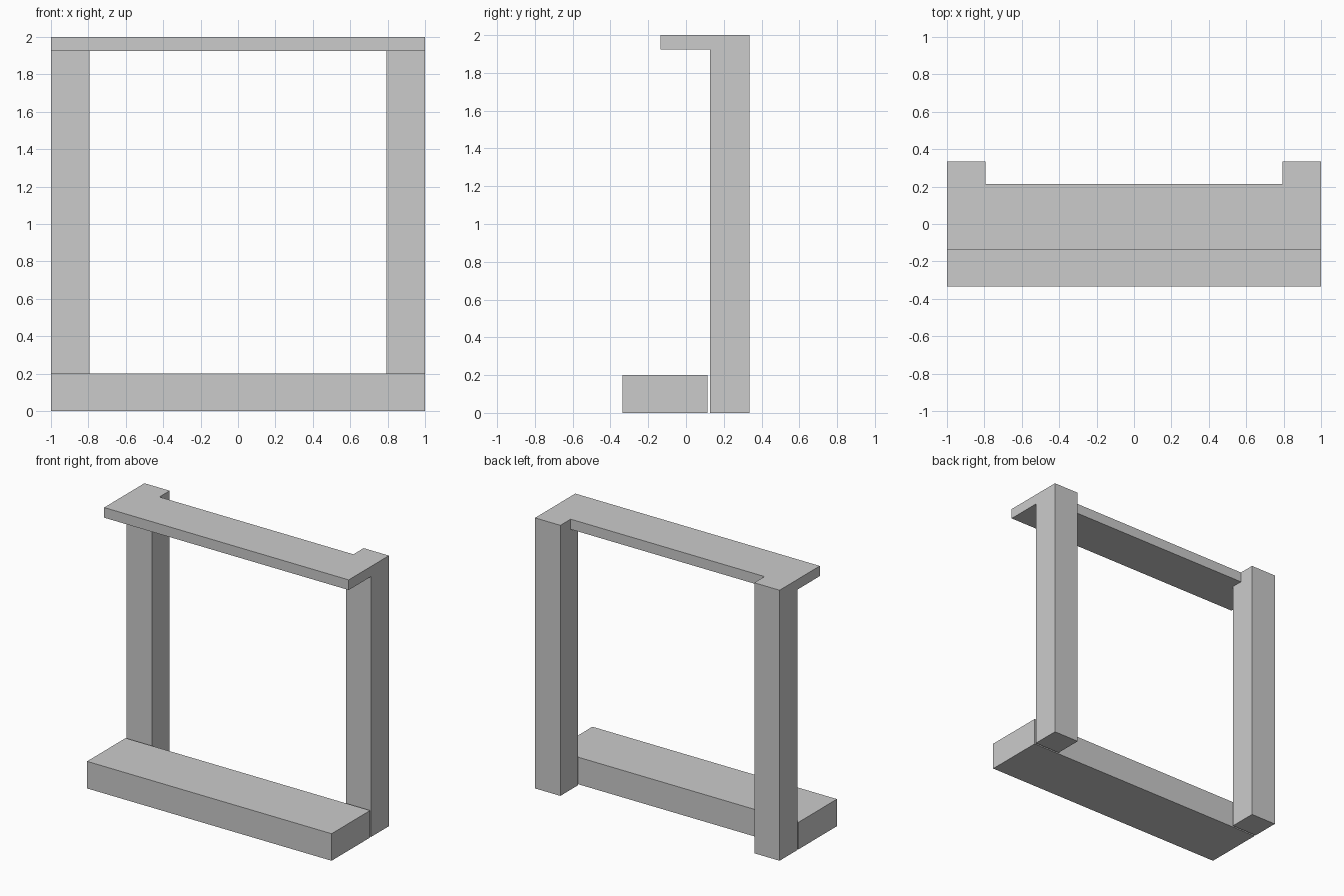
import bpy
import bmesh
from mathutils import Vector

default_cube = bpy.data.objects.get("Cube")
if default_cube:
    bpy.data.objects.remove(default_cube, do_unlink=True)

GREY = (0.6, 0.6, 0.6, 1.0)
grey = bpy.data.materials.new("plain_grey")
grey.use_nodes = True
grey.diffuse_color = GREY
grey.node_tree.nodes["Principled BSDF"].inputs["Base Color"].default_value = GREY


def box(name, low, high):
    """Flat-shaded box between two opposite corners."""
    low, high = Vector(low), Vector(high)
    bm = bmesh.new()
    bmesh.ops.create_cube(bm, size=1)
    bmesh.ops.scale(bm, vec=high - low, verts=bm.verts)
    bmesh.ops.translate(bm, vec=(low + high) / 2, verts=bm.verts)
    mesh = bpy.data.meshes.new(name)
    bm.to_mesh(mesh)
    bm.free()
    mesh.materials.append(grey)
    obj = bpy.data.objects.new(name, mesh)
    bpy.context.collection.objects.link(obj)
    return obj


# Low base beam, standing just clear of the posts
box("base_beam", (-1, -0.335, 0), (1, 0.115, 0.2))

# Upright frame: top shelf fused with the two posts
frame = box("upright_frame", (-1, -0.135, 1.925), (1, 0.215, 2))
posts = [
    box("left_post", (0.793, 0.127, 0), (1, 0.335, 2)),
    box("right_post", (-1, 0.127, 0), (-0.793, 0.335, 2)),
]
for post in posts:
    union = frame.modifiers.new("join_" + post.name, "BOOLEAN")
    union.operation = "UNION"
    union.solver = "EXACT"
    union.object = post

# Bake the union and remove the joined pieces
bpy.context.view_layer.update()
evaluated = frame.evaluated_get(bpy.context.evaluated_depsgraph_get())
joined = bpy.data.meshes.new_from_object(evaluated)
frame.modifiers.clear()
frame.data = joined
for post in posts:
    bpy.data.objects.remove(post, do_unlink=True)

# Merge coplanar faces so the frame reads as one piece
bm = bmesh.new()
bm.from_mesh(joined)
bmesh.ops.dissolve_limit(bm, angle_limit=0.01, verts=bm.verts, edges=bm.edges)
bm.to_mesh(joined)
bm.free()
